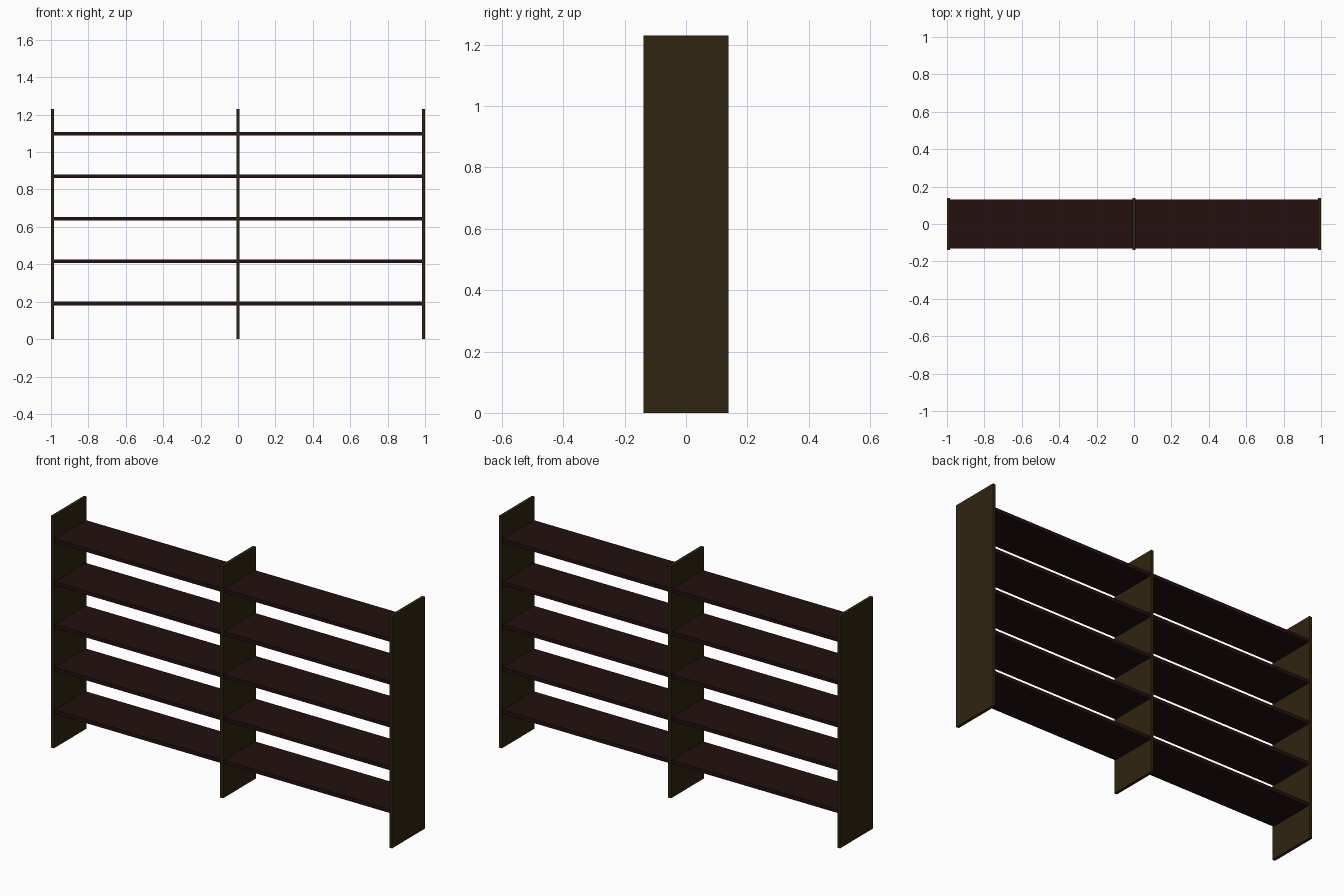
import bpy

cube = bpy.data.objects.get("Cube")
if cube:
    bpy.data.objects.remove(cube, do_unlink=True)

HEIGHT, PANEL_DEPTH, PANEL_T = 1.23, 0.276, 0.016
SHELF_DEPTH, SHELF_T = 0.26, 0.02
FIRST_SHELF, SHELF_STEP = 0.19, 0.227


def material(name, rgb):
    mat = bpy.data.materials.new(name)
    mat.use_nodes = True
    mat.diffuse_color = (*rgb, 1)
    bsdf = mat.node_tree.nodes["Principled BSDF"]
    bsdf.inputs["Base Color"].default_value = (*rgb, 1)
    return mat


def board(name, centre, size, mat):
    bpy.ops.mesh.primitive_cube_add(size=1, location=centre)
    obj = bpy.context.object
    obj.name = name
    obj.scale = size
    bpy.ops.object.transform_apply(location=False, rotation=False, scale=True)
    obj.data.materials.append(mat)


olive_wood = material("dark olive wood", (0.03, 0.018, 0.005))
red_wood = material("dark red wood", (0.017, 0.005, 0.005))

# Upright panels
edge = 1 - PANEL_T / 2
for name, x in (("right_panel", -edge), ("middle_panel", 0), ("left_panel", edge)):
    board(name, (x, 0, HEIGHT / 2), (PANEL_T, PANEL_DEPTH, HEIGHT), olive_wood)

# Shelves, one per bay and level
width = edge - PANEL_T
for level in range(5):
    z = FIRST_SHELF + level * SHELF_STEP
    for side, sign in (("right", -1), ("left", 1)):
        board(f"{side}_shelf_{level + 1}", (sign * edge / 2, 0, z),
              (width, SHELF_DEPTH, SHELF_T), red_wood)
